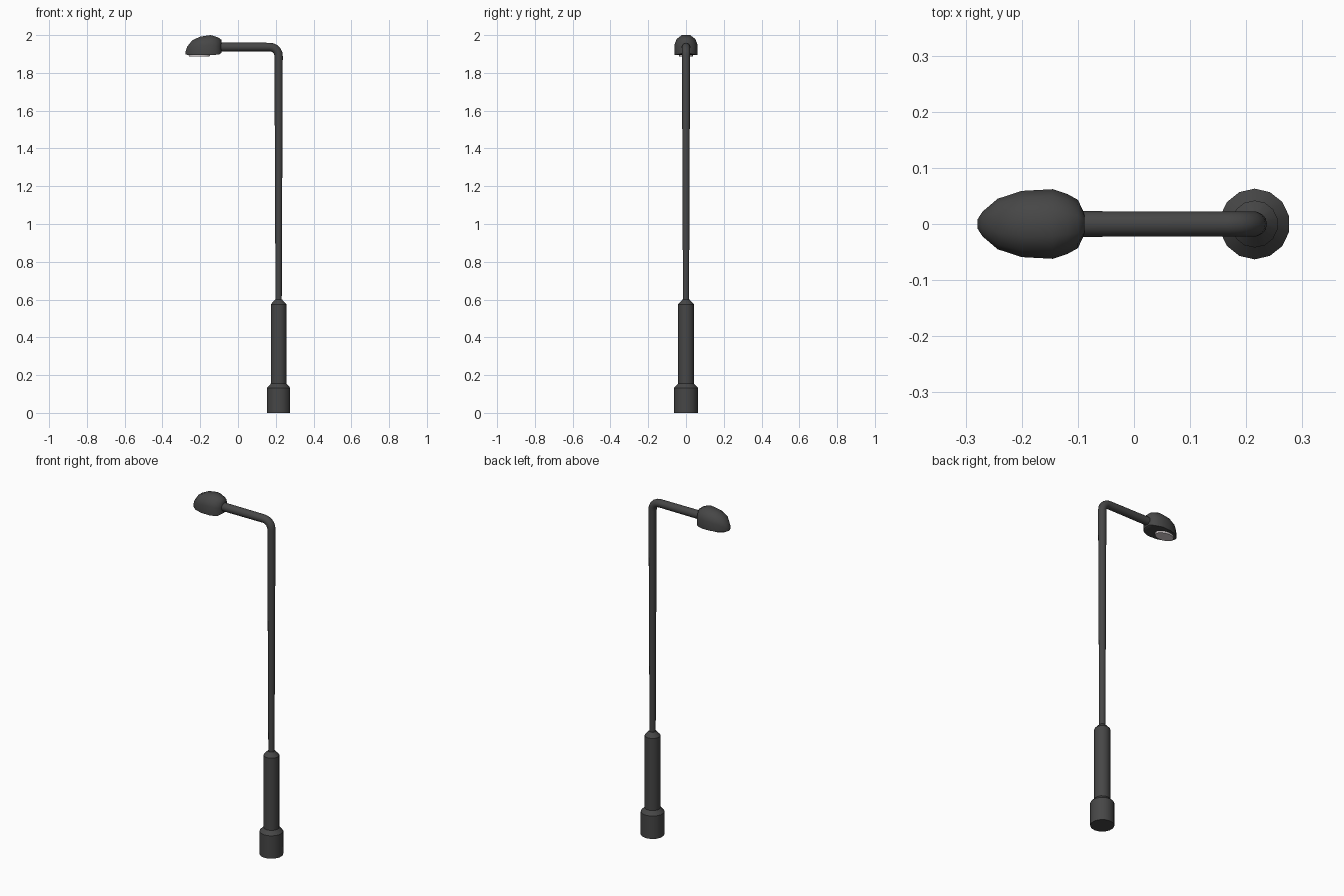
import bpy, bmesh, math
from mathutils import Vector

if "Cube" in bpy.data.objects:
    bpy.data.objects.remove(bpy.data.objects["Cube"])


def material(name, rgb):
    m = bpy.data.materials.new(name)
    m.diffuse_color = (*rgb, 1)
    m.use_nodes = True
    m.node_tree.nodes["Principled BSDF"].inputs["Base Color"].default_value = m.diffuse_color
    return m


DARK = material("dark grey metal", (0.062, 0.062, 0.062))
LIGHT = material("pale lamp glass", (0.72, 0.66, 0.67))
PX = 0.215  # pole centre


def loft(name, rings, mat, smooth=35):
    """Skin a list of equal-length closed rings and cap both ends."""
    bm = bmesh.new()
    rows = [[bm.verts.new(p) for p in r] for r in rings]
    n = len(rows[0])
    for a, b in zip(rows, rows[1:]):
        for i in range(n):
            j = (i + 1) % n
            bm.faces.new((a[i], a[j], b[j], b[i]))
    bm.faces.new(rows[0])
    bm.faces.new(rows[-1])
    bmesh.ops.recalc_face_normals(bm, faces=bm.faces)
    me = bpy.data.meshes.new(name)
    bm.to_mesh(me)
    bm.free()
    ob = bpy.data.objects.new(name, me)
    bpy.context.collection.objects.link(ob)
    me.materials.append(mat)
    bpy.context.view_layer.objects.active = ob
    ob.select_set(True)
    bpy.ops.object.shade_smooth_by_angle(angle=math.radians(smooth))
    ob.select_set(False)
    return ob


def ring(c, u, v, ru, rv, n, start=0.0):
    angles = [start + 2 * math.pi * i / n for i in range(n)]
    return [c + u * ru * math.cos(a) + v * rv * math.sin(a) for a in angles]


X, Y, Z = Vector((1, 0, 0)), Vector((0, 1, 0)), Vector((0, 0, 1))

# stepped base
base = [(0, .063), (.133, .063), (.155, .042), (.575, .042), (.6, .019)]
loft("base", [ring(Vector((PX, 0, z)), X, Y, r, r, 14, math.pi / 2)
              for z, r in base], DARK, 30)

# pole with rounded bend and horizontal arm
path = [(Vector((PX, 0, .59)), X, .0165), (Vector((PX, 0, 1.89)), X, .022)]
R = 0.047
for k in range(1, 6):
    a = math.radians(18 * k)
    d = Vector((math.cos(a), 0, math.sin(a)))
    path.append((Vector((PX - R, 0, 1.89)) + d * R, d, .0225))
path.append((Vector((-.11, 0, 1.937)), Z, .0235))
loft("pole_and_arm", [ring(c, u, Y, r, r, 14) for c, u, r in path], DARK, 40)

# lamp head: x, half width, bottom z, top z
sections = [(-.279, .008, 1.898, 1.908), (-.27, .022, 1.896, 1.937),
            (-.243, .045, 1.896, 1.972), (-.2, .059, 1.896, 1.992),
            (-.145, .062, 1.896, 2.0), (-.118, .053, 1.896, 1.992),
            (-.1, .043, 1.898, 1.985), (-.088, .018, 1.905, 1.975)]
half = [(.97, 0), (1, .5), (.8, .8), (.35, 1)]
profile = half + [(-y, t) for y, t in reversed(half)]
loft("lamp_head", [[Vector((x, w * y, b + (t - b) * h)) for y, h in profile]
                   for x, w, b, t in sections], DARK, 40)

# lamp glass
loft("lamp_glass", [ring(Vector((-.205, 0, z)), X, Y, a, b, 16)
                    for z, a, b in [(1.9, .057, .038), (1.886, .055, .036)]],
     LIGHT, 30)
